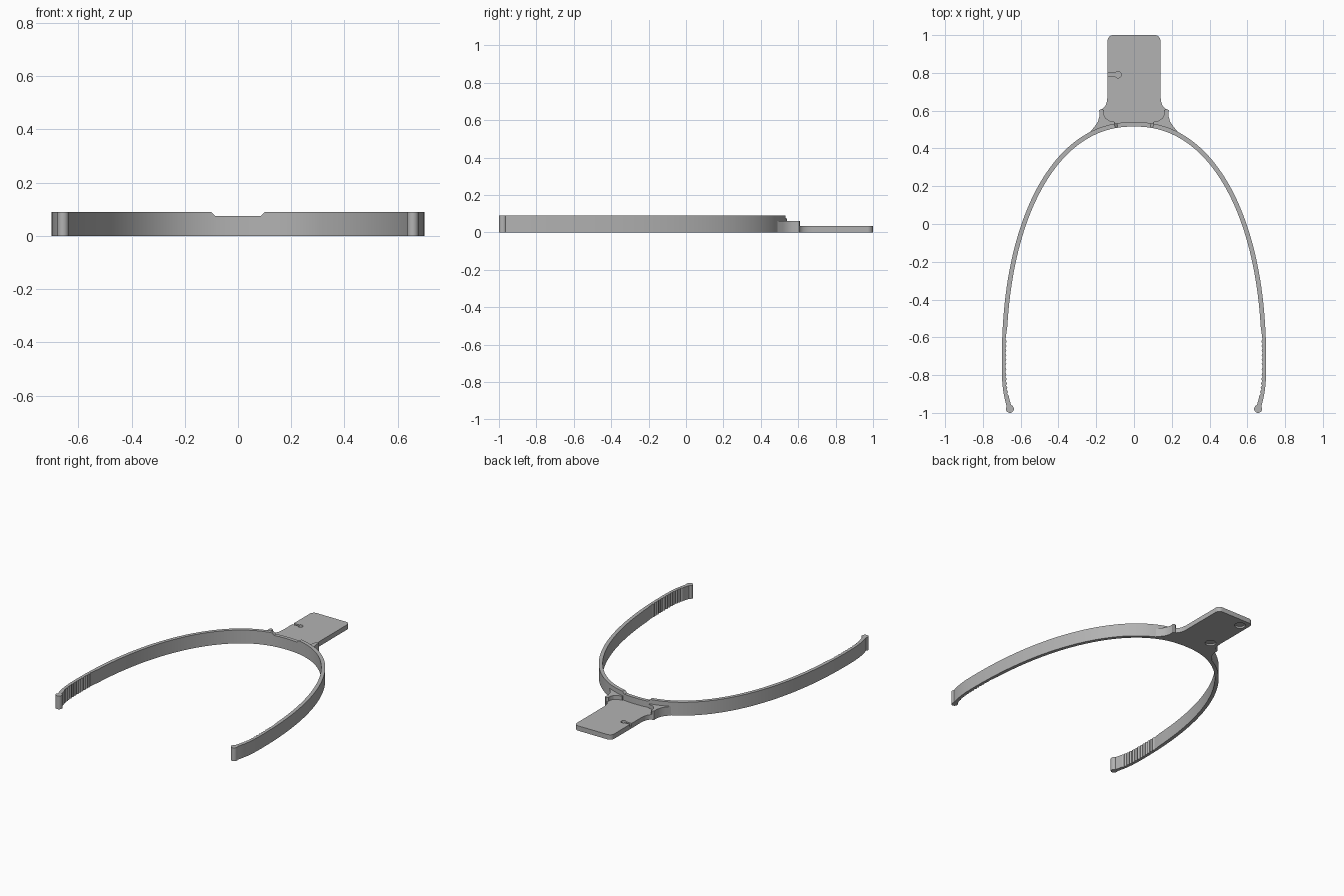
import bpy
import bmesh
from math import sin, cos, asin, acos, pi
from mathutils import Vector
from mathutils.geometry import interpolate_bezier

cube = bpy.data.objects.get("Cube")
if cube:
    bpy.data.objects.remove(cube)

grey = bpy.data.materials.new("plain grey")
grey.use_nodes = True
colour = (0.45, 0.45, 0.45, 1)
grey.diffuse_color = colour
grey.node_tree.nodes["Principled BSDF"].inputs["Base Color"].default_value = colour


def finish(name, bm):
    bmesh.ops.recalc_face_normals(bm, faces=bm.faces)
    mesh = bpy.data.meshes.new(name)
    bm.to_mesh(mesh)
    bm.free()
    obj = bpy.data.objects.new(name, mesh)
    bpy.context.collection.objects.link(obj)
    mesh.materials.append(grey)
    return obj


def activate(obj):
    bpy.ops.object.select_all(action='DESELECT')
    obj.select_set(True)
    bpy.context.view_layer.objects.active = obj


def smooth(obj):
    activate(obj)
    bpy.ops.object.shade_smooth_by_angle(angle=pi / 7)


def prism(name, outline, z0, z1):
    bm = bmesh.new()
    base = bm.faces.new([bm.verts.new((x, y, z0)) for x, y in outline])
    top = bmesh.ops.extrude_face_region(bm, geom=[base])["geom"]
    verts = [v for v in top if isinstance(v, bmesh.types.BMVert)]
    bmesh.ops.translate(bm, verts=verts, vec=(0, 0, z1 - z0))
    return finish(name, bm)


def arc(cx, cy, r, start, end, n=8):
    return [(cx + r * cos(start + (end - start) * i / n),
             cy + r * sin(start + (end - start) * i / n)) for i in range(n + 1)]


def disc(cx, cy, r):
    return arc(cx, cy, r, 0, 2 * pi, 32)[:-1]


def cut(obj, cutter):
    cutter.hide_render = True
    mod = obj.modifiers.new("cut", 'BOOLEAN')
    mod.operation = 'DIFFERENCE'
    mod.solver = 'EXACT'
    mod.object = cutter
    activate(obj)
    bpy.ops.object.modifier_apply(modifier=mod.name)
    bpy.data.objects.remove(cutter)


# Band centre line: flattened half ellipse, then a tail curling inward
HALF, RISE, BASE, POWER = 0.688, 1.268, -0.74, 1.1
TEETH_START, TEETH_END = -0.61, -0.92
angles = [pi / 2 * i / 48 for i in range(45)]
angles += [asin((x / HALF) ** POWER) for x in (0.088, 0.102)]
angles = [a for a in angles if BASE + RISE * cos(a) ** (1 / POWER) > TEETH_START]
angles += [acos(((TEETH_START - 0.012 * i - BASE) / RISE) ** POWER) for i in range(11)]
half = [Vector((HALF * sin(a) ** (1 / POWER), BASE + RISE * cos(a) ** (1 / POWER)))
        for a in sorted(angles)]
tail = interpolate_bezier(Vector((HALF, BASE)), Vector((HALF, -0.84)),
                          Vector((0.683, -0.9)), Vector((0.657, -0.979)), 21)
half += [Vector(p[:2]) for p in tail]
path = [Vector((-p.x, p.y)) for p in reversed(half[1:])] + half

# Band with a shallow top notch and fine inner teeth near the ends
bm = bmesh.new()
rings = []
middle = len(half) - 1
for i, p in enumerate(path):
    ahead = path[min(i + 1, len(path) - 1)] - path[max(i - 1, 0)]
    out = Vector((-ahead.y, ahead.x)).normalized()
    toothed = TEETH_END < p.y < TEETH_START and abs(i - middle) % 2
    inner = p - out * (0.006 if toothed else 0.012)
    outer = p + out * 0.012
    top = 0.075 + 0.015 * min(max((abs(p.x) - 0.088) / 0.014, 0), 1)
    rings.append([bm.verts.new(c) for c in (
        (*inner, 0), (*outer, 0), (*outer, top), (*inner, top))])
for a, b in zip(rings, rings[1:]):
    for k in range(4):
        j = (k + 1) % 4
        bm.faces.new((a[k], a[j], b[j], b[k]))
bm.faces.new(rings[0])
bm.faces.new(rings[-1])
smooth(finish("curved_band", bm))

# Rounded beads and raised corner gussets, one per side
gusset = [(0.16, 0.603), (0.172, 0.609), (0.184, 0.603), (0.183, 0.57), (0.192, 0.54),
          (0.207, 0.518), (0.23, 0.49), (0.2, 0.488), (0.1, 0.52), (0.1, 0.54),
          (0.13, 0.546), (0.15, 0.56), (0.16, 0.58)]
for side, sign in (("left", 1), ("right", -1)):
    smooth(prism(side + "_end_bead", disc(sign * 0.657, -0.979, 0.021), 0, 0.09))
    smooth(prism(side + "_gusset", [(sign * x, y) for x, y in gusset], 0, 0.06))

# Flat mounting plate, flared where it meets the band
flare = [(0.14, 0.68), (0.143, 0.65), (0.151, 0.627), (0.164, 0.611), (0.18, 0.603),
         (0.18, 0.57), (0.17, 0.53), (0.1, 0.525)]
edge = arc(0.11, 0.97, 0.03, pi / 2, 0) + flare
plate = prism("mounting_plate", edge + [(-x, y) for x, y in reversed(edge)], 0, 0.033)

# Keyhole slot on top, two round pockets underneath
keyhole = arc(-0.085, 0.79, 0.017, -pi + 0.5, pi - 0.5, 24)
keyhole += [(-0.16, keyhole[-1][1]), (-0.16, keyhole[0][1])]
cut(plate, prism("slot_cutter", keyhole, 0.015, 0.05))
for y in (0.65, 0.94):
    cut(plate, prism("pocket_cutter", disc(-0.085, y, 0.034), -0.02, 0.012))
smooth(plate)
